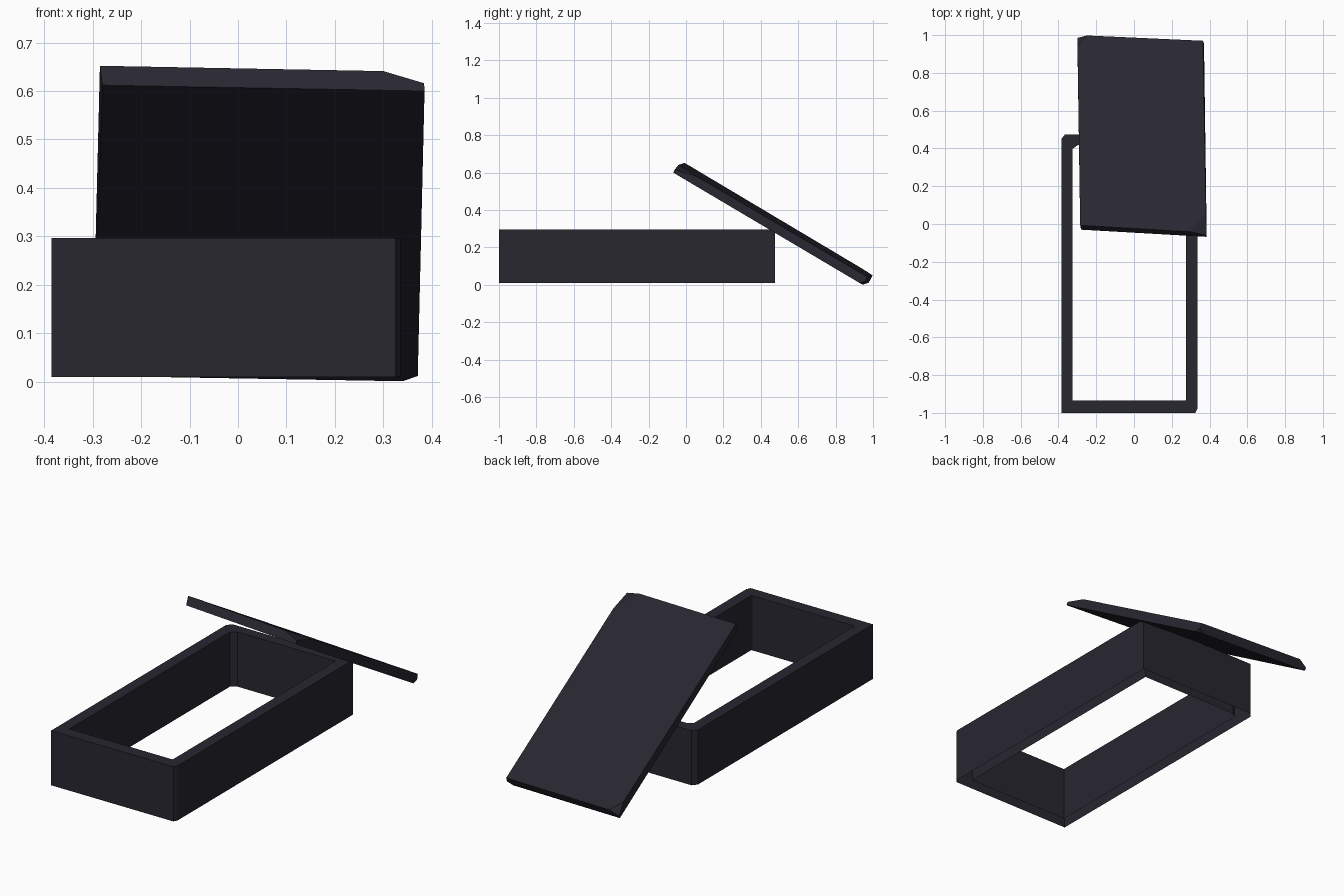
import bpy, bmesh, math

if "Cube" in bpy.data.objects:
    bpy.data.objects.remove(bpy.data.objects["Cube"])

# single dark slate colour
mat = bpy.data.materials.new("dark_slate")
mat.diffuse_color = (0.021, 0.020, 0.030, 1)
mat.use_nodes = True
mat.node_tree.nodes["Principled BSDF"].inputs["Base Color"].default_value = mat.diffuse_color


def finish(bm, name):
    bmesh.ops.recalc_face_normals(bm, faces=bm.faces)
    me = bpy.data.meshes.new(name)
    bm.to_mesh(me)
    bm.free()
    me.materials.append(mat)
    ob = bpy.data.objects.new(name, me)
    bpy.context.collection.objects.link(ob)
    return ob


# open box frame: outer wall, top rim and inner wall swept from two outlines
Z0, Z1 = 0.01, 0.297
outer = [(-.385, -1), (.325, -1), (.335, -.98), (.335, .475), (-.365, .475), (-.385, .45)]
inner = [(-.325, -.935), (.272, -.935), (.275, -.93), (.275, .418), (-.297, .418), (-.325, .398)]
bm = bmesh.new()
rings = [[bm.verts.new((x, y, z)) for x, y in pts]
         for pts, z in ((outer, Z0), (outer, Z1), (inner, Z1), (inner, Z0))]
n = len(outer)
for a, b in zip(rings, rings[1:]):
    for i in range(n):
        j = (i + 1) % n
        bm.faces.new((a[i], a[j], b[j], b[i]))
finish(bm, "box_frame")

# tilted lid slab with worn corners, leaning on the back rim
lid = [
    (-.28, -.03, .612), (-.285, -.007, .652),                      # front left
    (.385, -.068, .60), (.384, -.06, .616),                        # front right
    (.30, -.041, .641), (.381, .06, .579),                         # cut on front right
    (-.30, .977, .012), (-.30, .985, .026),                        # back left
    (-.25, .998, .051), (-.299, .945, .085),                       # cut on back left
    (.34, .946, .001), (.371, .925, .012), (.37, .957, .018),      # cut on back right
    (.365, .97, .043),
]
bm = bmesh.new()
for p in lid:
    bm.verts.new(p)
bmesh.ops.convex_hull(bm, input=bm.verts)
bmesh.ops.dissolve_limit(bm, angle_limit=math.radians(2), verts=bm.verts, edges=bm.edges)
finish(bm, "lid")
